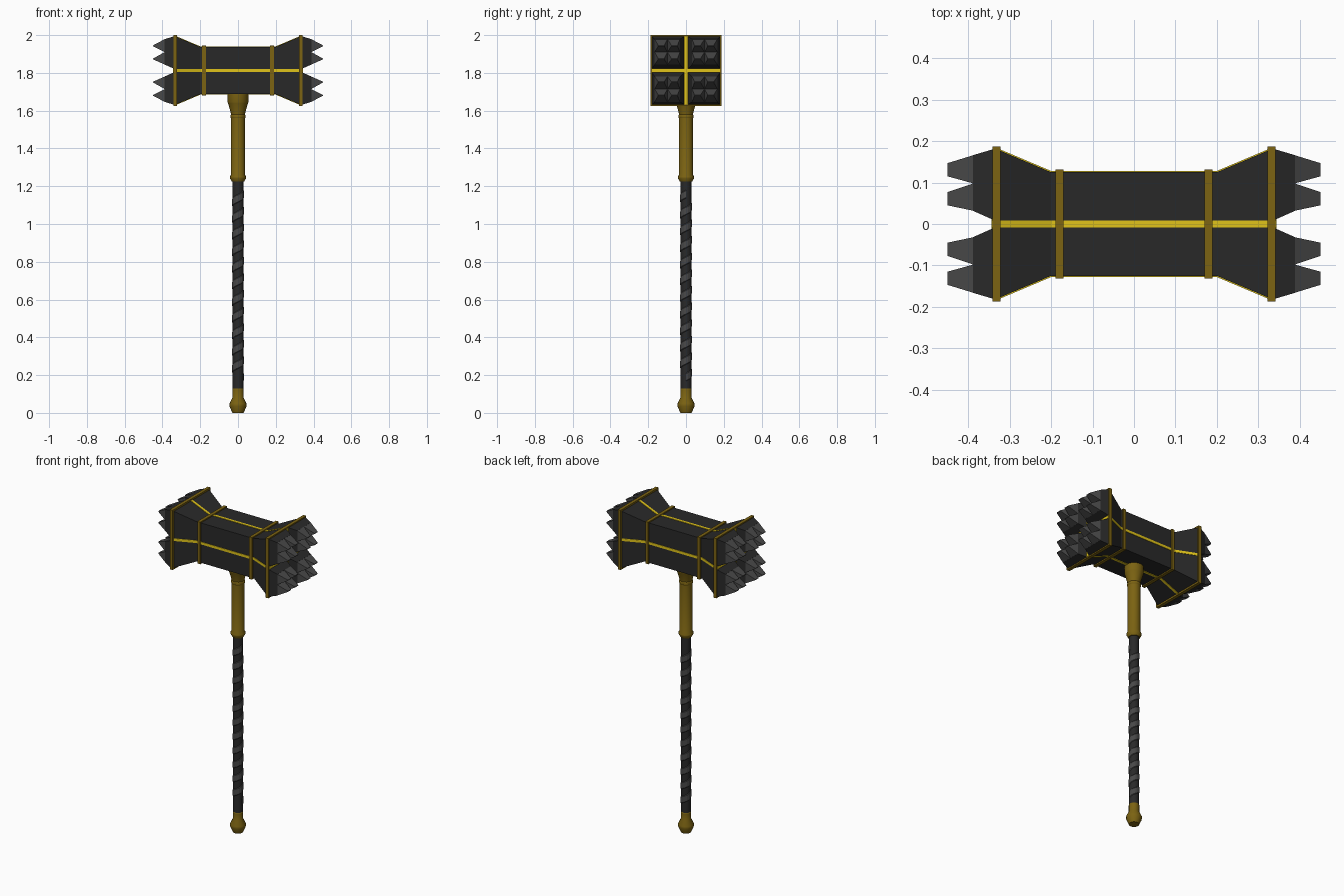
import bpy, bmesh
from math import pi, sin, cos

if "Cube" in bpy.data.objects:
    bpy.data.objects.remove(bpy.data.objects["Cube"])

CZ = 1.8125  # height of the head's axis


def material(name, rgb):
    m = bpy.data.materials.new(name)
    m.diffuse_color = (*rgb, 1)
    m.use_nodes = True
    m.node_tree.nodes["Principled BSDF"].inputs["Base Color"].default_value = m.diffuse_color
    return m


IRON = material("dark iron", (0.022, 0.022, 0.022))
STEEL = material("spike steel", (0.065, 0.065, 0.065))
GOLD = material("old gold", (0.2, 0.125, 0.006))
YELLOW = material("bright inlay", (0.75, 0.55, 0.01))


def finish(name, bm, mat):
    bmesh.ops.recalc_face_normals(bm, faces=bm.faces)
    me = bpy.data.meshes.new(name)
    bm.to_mesh(me)
    bm.free()
    me.materials.append(mat)
    ob = bpy.data.objects.new(name, me)
    bpy.context.collection.objects.link(ob)
    return ob


def loft(bm, sections):
    """Closed skin through rectangles (x, y0, y1, z0, z1); z is relative to the head axis."""
    rings = [[bm.verts.new((x, y, CZ + z)) for y, z in ((a, c), (b, c), (b, d), (a, d))]
             for x, a, b, c, d in sections]
    for r, s in zip(rings, rings[1:]):
        for i in range(4):
            j = (i + 1) % 4
            bm.faces.new((r[i], r[j], s[j], s[i]))
    bm.faces.new(rings[0])
    bm.faces.new(rings[-1])


def square(x, h):
    return (x, -h, h, -h, h)


def lathe(name, profile, mat, sides=16):
    bm = bmesh.new()
    rings = [[bm.verts.new((r * cos(2 * pi * i / sides), r * sin(2 * pi * i / sides), z))
              for i in range(sides)] for r, z in profile]
    for a, b in zip(rings, rings[1:]):
        for i in range(sides):
            j = (i + 1) % sides
            bm.faces.new((a[i], a[j], b[j], b[i]))
    bm.faces.new(rings[0])
    bm.faces.new(rings[-1])
    ob = finish(name, bm, mat)
    bpy.context.view_layer.objects.active = ob
    ob.select_set(True)
    bpy.ops.object.shade_smooth_by_angle(angle=0.5)
    ob.select_set(False)


# Head: square bar flaring out at both ends
PATH = [(-0.33, 0.18), (-0.2, 0.125), (0.2, 0.125), (0.33, 0.18)]
bm = bmesh.new()
loft(bm, [square(x, h) for x, h in PATH])
finish("hammer_head", bm, IRON)

# Gold bands around the head
bm = bmesh.new()
for s in (-1, 1):
    for x, h in ((0.18, 0.132), (0.332, 0.1875)):
        loft(bm, [square(s * x - 0.01, h), square(s * x + 0.01, h)])
finish("head_bands", bm, GOLD)

# Bright inlay lines on the four sides, and a cross on each end
W, T = 0.008, 0.003
bm = bmesh.new()
loft(bm, [(x, -W, W, -h - T, h + T) for x, h in PATH])
loft(bm, [(x, -h - T, h + T, -W, W) for x, h in PATH])
for s in (-1, 1):
    loft(bm, [(s * x, -W, W, -0.18, 0.18) for x in (0.335, 0.344)])
    loft(bm, [(s * x, -0.18, 0.18, -W, W) for x in (0.335, 0.344)])
finish("inlay_lines", bm, YELLOW)


def quadrant(sy, sz, x, a, b, c, d):
    return (x, sy * a, sy * b, sz * c, sz * d)


# Striking blocks, each carrying 2 x 2 chisel-pointed spikes
blocks, spikes = bmesh.new(), bmesh.new()
SPANS = ((0.032, 0.098, 0.061), (0.098, 0.166, 0.131))
for sx in (-1, 1):
    for sy in (-1, 1):
        for sz in (-1, 1):
            loft(blocks, [quadrant(sy, sz, sx * 0.335, 0.008, 0.182, 0.008, 0.182),
                          quadrant(sy, sz, sx * 0.389, 0.032, 0.166, 0.032, 0.166)])
            for a, b, m in SPANS:
                for c, d, n in SPANS:
                    loft(spikes, [quadrant(sy, sz, sx * 0.388, a, b, c, d),
                                  quadrant(sy, sz, sx * 0.45, m - 0.016, m + 0.016,
                                           n - 0.002, n + 0.002)])
finish("striking_blocks", blocks, IRON)
finish("spikes", spikes, STEEL)

# Handle: gold socket, dark shaft, gold pommel
lathe("socket", [(0.033, 1.225), (0.043, 1.243), (0.043, 1.25), (0.037, 1.262), (0.037, 1.56),
                 (0.04, 1.565), (0.04, 1.575), (0.037, 1.58), (0.04, 1.595), (0.053, 1.64),
                 (0.055, 1.645), (0.055, 1.695)], GOLD)
lathe("shaft", [(0.028, 0.1), (0.028, 1.24)], IRON)
lathe("pommel", [(0.03, 0), (0.045, 0.035), (0.045, 0.05), (0.03, 0.08), (0.03, 0.125),
                 (0.027, 0.13)], GOLD)

# Wrap: raised strip wound around the shaft
PITCH, TURNS, STEPS = 0.088, 11, 16
bm = bmesh.new()
rings = []
for k in range(TURNS * STEPS + 1):
    t = 2 * pi * k / STEPS
    z = 0.19 + PITCH * k / STEPS
    rings.append([bm.verts.new((r * cos(t), r * sin(t), z + dz)) for r, dz in
                  ((0.026, -0.024), (0.031, -0.018), (0.031, 0.018), (0.026, 0.024))])
for a, b in zip(rings, rings[1:]):
    for i in range(4):
        j = (i + 1) % 4
        bm.faces.new((a[i], a[j], b[j], b[i]))
bm.faces.new(rings[0])
bm.faces.new(rings[-1])
finish("grip_wrap", bm, STEEL)
